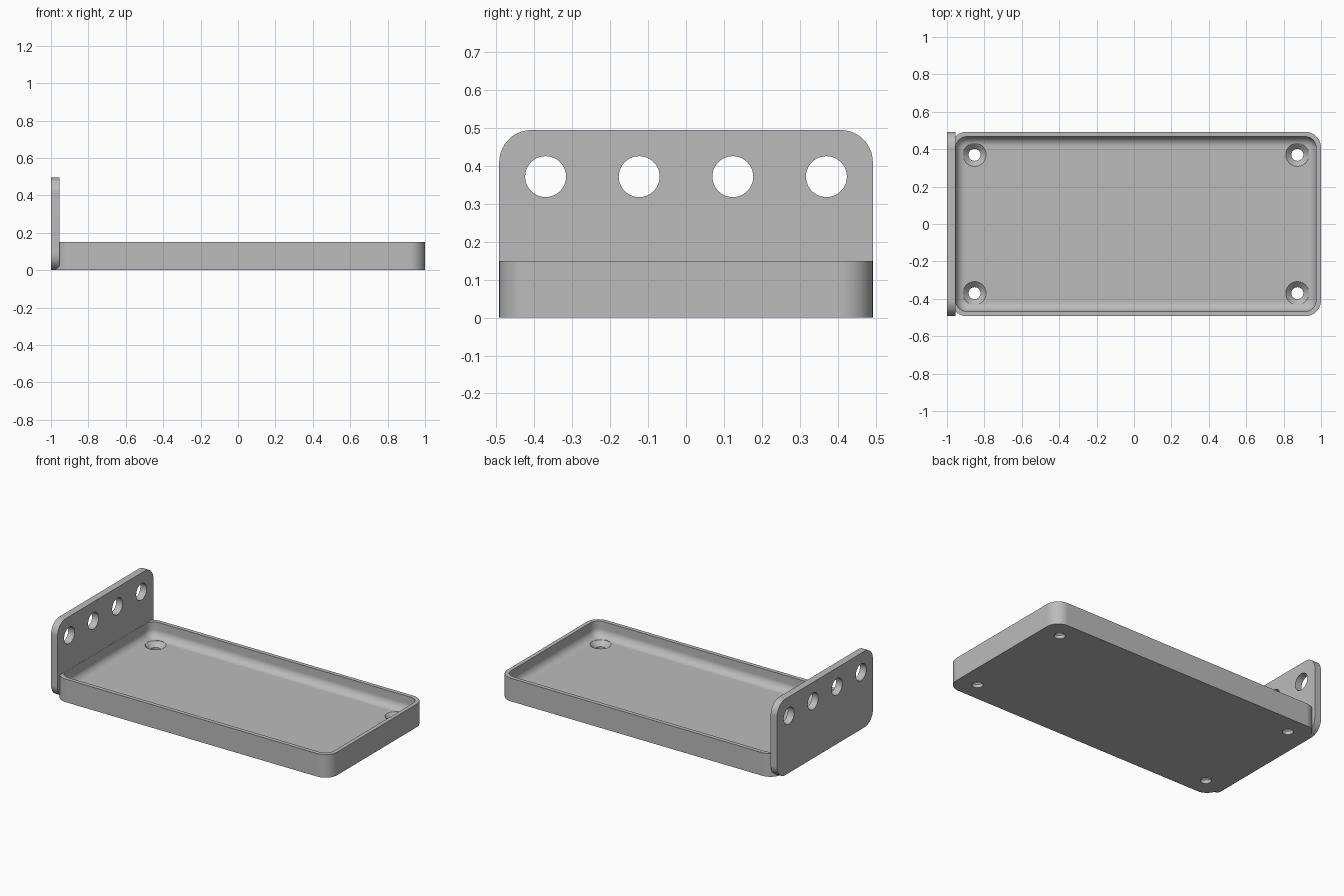
import bpy, bmesh
from math import sin, cos, pi, radians
from mathutils import Matrix

cube = bpy.data.objects.get("Cube")
if cube:
    bpy.data.objects.remove(cube, do_unlink=True)

grey = bpy.data.materials.new("light_grey")
grey.use_nodes = True
colour = (0.5, 0.5, 0.5, 1)
grey.diffuse_color = colour
grey.node_tree.nodes["Principled BSDF"].inputs["Base Color"].default_value = colour


def rounded_rect(half_w, half_h, r, steps=10):
    """Outline of a rounded rectangle, counter-clockwise."""
    points = []
    for i, (sx, sy) in enumerate([(1, 1), (-1, 1), (-1, -1), (1, -1)]):
        for k in range(steps + 1):
            a = (i + k / steps) * pi / 2
            points.append((sx * (half_w - r) + r * cos(a),
                           sy * (half_h - r) + r * sin(a)))
    return points


def loft(name, rings, matrix=Matrix()):
    """Skin a stack of (outline, height) rings and cap both ends."""
    bm = bmesh.new()
    loops = [[bm.verts.new((x, y, z)) for x, y in ring] for ring, z in rings]
    n = len(loops[0])
    for low, high in zip(loops, loops[1:]):
        for i in range(n):
            j = (i + 1) % n
            bm.faces.new((low[i], low[j], high[j], high[i]))
    bm.faces.new(loops[0][::-1])
    bm.faces.new(loops[-1])
    bm.transform(matrix)
    bmesh.ops.recalc_face_normals(bm, faces=bm.faces)
    mesh = bpy.data.meshes.new(name)
    bm.to_mesh(mesh)
    bm.free()
    mesh.materials.append(grey)
    obj = bpy.data.objects.new(name, mesh)
    bpy.context.collection.objects.link(obj)
    return obj


def circle(r, steps=40):
    return [(r * cos(2 * pi * i / steps), r * sin(2 * pi * i / steps)) for i in range(steps)]


def combine(target, tool, operation):
    """Apply a boolean and discard the tool."""
    bpy.context.view_layer.objects.active = target
    mod = target.modifiers.new("bool", "BOOLEAN")
    mod.operation, mod.solver, mod.object = operation, "EXACT", tool
    bpy.ops.object.modifier_apply(modifier=mod.name)
    bpy.data.objects.remove(tool, do_unlink=True)


# Tray: outer wall, rim, inner wall and a fillet down to the floor
centre_x, half_x, half_y = 0.0105, 0.9895, 0.493
corner, wall, rim_z, floor_z, fillet = 0.085, 0.026, 0.15, 0.052, 0.05


def inset(d):
    return rounded_rect(half_x - d, half_y - d, corner - d)


rings = [(inset(0), 0), (inset(0), rim_z), (inset(wall), rim_z)]
for k in range(9):
    a = k / 8 * pi / 2
    rings.append((inset(wall + fillet * (1 - cos(a))), floor_z + fillet * (1 - sin(a))))
tray = loft("tray", rings, Matrix.Translation((centre_x, 0, 0)))

# End plate standing at the right end of the tray
plate_h, plate_in = 0.495, -0.954
upright = Matrix(((0, 0, 1, 0), (1, 0, 0, 0), (0, 1, 0, plate_h / 2), (0, 0, 0, 1)))
outline = rounded_rect(half_y, plate_h / 2, corner)
plate = loft("end_plate", [(outline, -1), (outline, plate_in)], upright)

# Row of four round holes through the plate
across = Matrix(((0, 0, 1, 0), (1, 0, 0, 0), (0, 1, 0, 0), (0, 0, 0, 1)))
for i in range(4):
    y = (i - 1.5) * 0.247
    cutter = loft("plate_hole", [(circle(0.054), -1.1), (circle(0.054), -0.9)],
                  Matrix.Translation((0, y, 0.372)) @ across)
    combine(plate, cutter, "DIFFERENCE")

combine(tray, plate, "UNION")
tray.name = "tray_with_end_plate"

# Countersunk screw holes in the floor corners
for sx in (-1, 1):
    for sy in (-1, 1):
        profile = [(0.032, -0.05), (0.032, floor_z - 0.03), (0.062, floor_z), (0.062, floor_z + 0.01)]
        cutter = loft("screw_hole", [(circle(r), z) for r, z in profile],
                      Matrix.Translation((centre_x + sx * 0.863, sy * 0.37, 0)))
        combine(tray, cutter, "DIFFERENCE")

# Smooth curves, crisp edges and flat large faces
bpy.ops.object.select_all(action="DESELECT")
tray.select_set(True)
bpy.context.view_layer.objects.active = tray
bpy.ops.object.shade_smooth_by_angle(angle=radians(30))
flat = tray.modifiers.new("flat_faces", "WEIGHTED_NORMAL")
flat.keep_sharp = True
